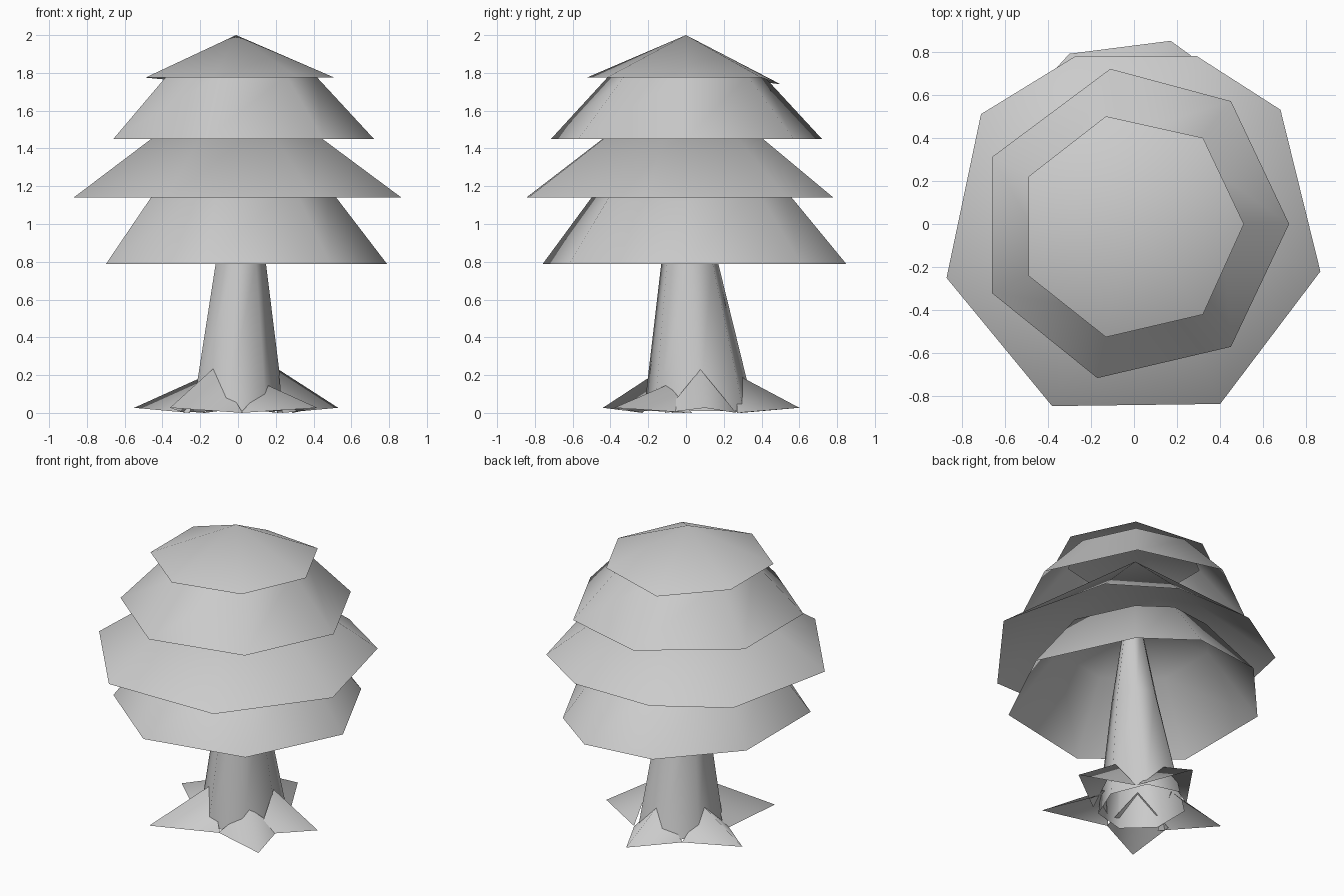
import bpy, bmesh, math
from mathutils import Vector

cube = bpy.data.objects.get("Cube")
if cube:
    bpy.data.objects.remove(cube, do_unlink=True)

grey = bpy.data.materials.new("plain_grey")
grey.use_nodes = True
grey.diffuse_color = (0.6, 0.6, 0.6, 1)
grey.node_tree.nodes["Principled BSDF"].inputs["Base Color"].default_value = (0.6, 0.6, 0.6, 1)


def finish(name, bm, angle):
    """Turn a bmesh into a named, smooth-shaded object."""
    mesh = bpy.data.meshes.new(name)
    bm.to_mesh(mesh)
    bm.free()
    mesh.materials.append(grey)
    obj = bpy.data.objects.new(name, mesh)
    bpy.context.scene.collection.objects.link(obj)
    bpy.ops.object.select_all(action='DESELECT')
    obj.select_set(True)
    bpy.context.view_layer.objects.active = obj
    bpy.ops.object.shade_smooth_by_angle(angle=math.radians(angle))


def bridge(bm, low, high):
    """Join two rings of equal length."""
    n = len(low)
    for i in range(n):
        j = (i + 1) % n
        bm.faces.new((low[i], low[j], high[j], high[i]))


def skirt(name, rim, z, ring=None, apex_z=None, droop=None):
    """Hollow branch tier: rim, optional upper ring (height, scale), optional apex."""
    bm = bmesh.new()
    edge = [bm.verts.new((x, y, z)) for x, y in rim]
    if droop:
        edge[droop[0]].co.z -= droop[1]
    if ring:
        high = [bm.verts.new((x * ring[1], y * ring[1], ring[0])) for x, y in rim]
        bridge(bm, edge, high)
        edge = high
    if apex_z:
        apex = bm.verts.new((-0.01, 0, apex_z))
        for i, v in enumerate(edge):
            bm.faces.new((v, edge[(i + 1) % len(edge)], apex))
    finish(name, bm, 60)


# Four branch tiers, lowest first: seven-sided, the lower two with a clipped back corner
skirt("bottom_branches", [(.79, 0), (.50, .61), (.17, .85), (-.30, .79),
      (-.70, .35), (-.70, -.34), (-.18, -.76), (.49, -.62)],
      .787, ring=(1.2, .60), apex_z=1.35)
skirt("lower_branches", [(.865, -.22), (.68, .53), (.29, .78), (-.27, .78),
      (-.71, .51), (-.87, -.25), (-.38, -.845), (.40, -.835)], 1.14, apex_z=1.79)
skirt("upper_branches", [(.72, 0), (.45, .57), (-.11, .72), (-.66, .31),
      (-.66, -.32), (-.17, -.715), (.45, -.57)], 1.45, ring=(1.785, .57))
skirt("top_branches", [(.51, 0), (.32, .40), (-.13, .50), (-.49, .22),
      (-.49, -.24), (-.13, -.525), (.32, -.42)], 1.775, apex_z=2.0, droop=(2, .035))

# Tapered, slightly leaning trunk, open below
bm = bmesh.new()
rings = []
for z, rx, ry, cx, cy in ((.01, .255, .30, -.01, .07), (.79, .14, .155, .008, .02),
                          (1.3, .06, .06, .01, 0)):
    rings.append([bm.verts.new((cx + rx * math.cos(a), cy + ry * math.sin(a), z))
                  for a in (math.tau * k / 7 for k in range(7))])
bridge(bm, rings[0], rings[1])
bridge(bm, rings[1], rings[2])
finish("trunk", bm, 60)

# Spiked roots spreading from the trunk foot, each a two-sided tent
centre = Vector((0, .06, 0))
roots = {"left": (.53, .10, .23), "back": (.03, .60, .20), "right": (-.55, .18, .18),
         "front_right": (-.36, -.44, .24), "front_left": (.42, -.38, .15)}
for side, (x, y, peak) in roots.items():
    tip = Vector((x, y, .027))
    out = (tip - centre).to_2d().normalized().to_3d()
    across = Vector((-out.y, out.x, 0)) * .19
    foot = centre + out * .22
    bm = bmesh.new()
    t = bm.verts.new(tip)
    ridge = bm.verts.new(centre + out * .215 + Vector((0, 0, peak)))
    a = bm.verts.new(foot + across)
    b = bm.verts.new(foot - across)
    bm.faces.new((t, a, ridge))
    bm.faces.new((t, ridge, b))
    finish(side + "_root", bm, 100)
